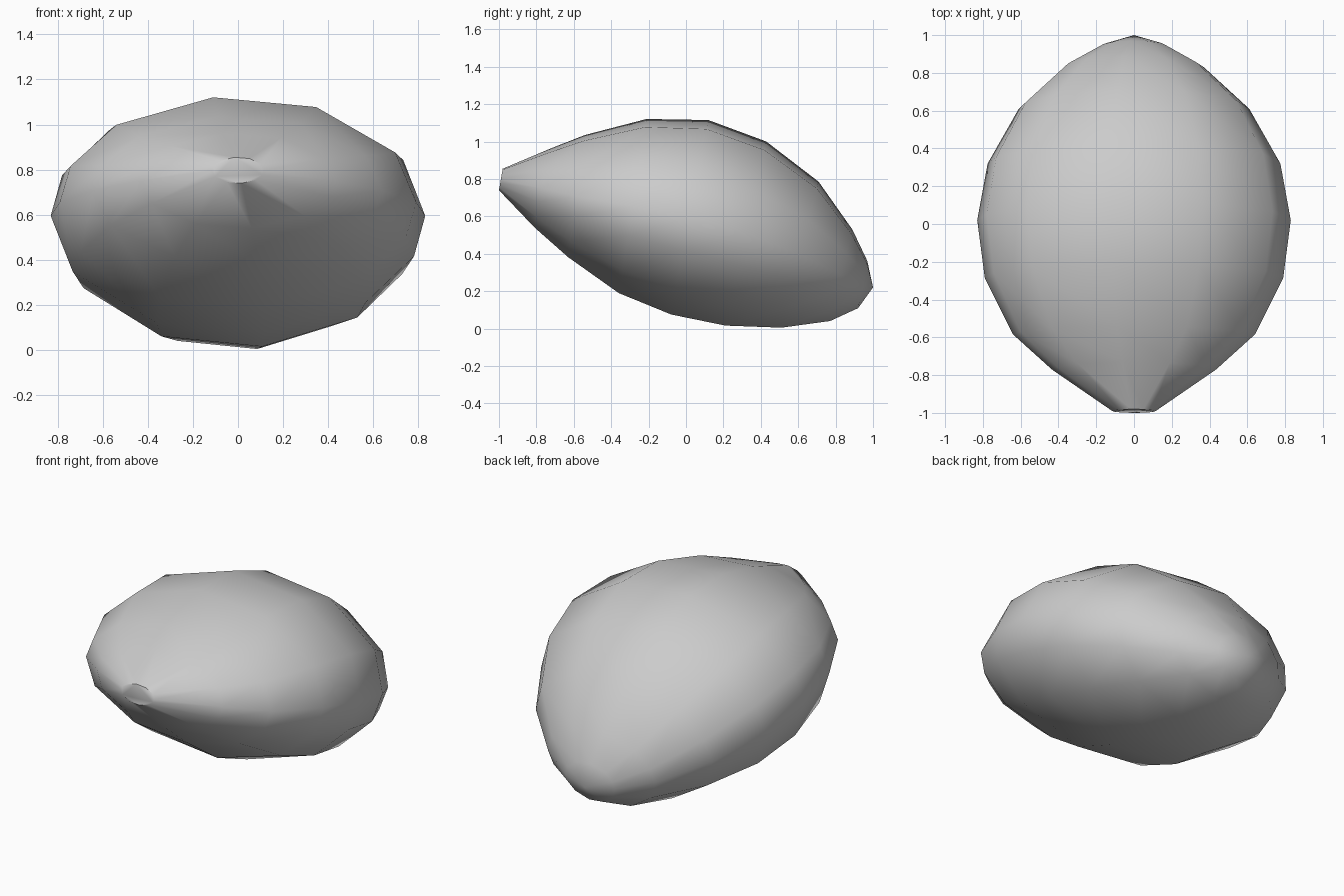
import bpy, bmesh
from math import radians, cos, sin

if "Cube" in bpy.data.objects:
    bpy.data.objects.remove(bpy.data.objects["Cube"])

# Rings along the tilted body: centre y, centre z, half width, half height, y lean of the top
RINGS = [(-.99, .797, .115, .058, .01), (-.77, .75, .435, .212, .04),
         (-.585, .708, .64, .33, .045), (-.285, .655, .79, .47, .075),
         (.02, .595, .83, .525, .10), (.32, .508, .775, .497, .11),
         (.61, .395, .61, .394, .10), (.83, .285, .37, .247, .06),
         (.945, .235, .17, .127, .025)]
HALF = [0, 28, 64, 98, 133, 160]
ANGLES = [radians(a + h) for h in (0, 180) for a in HALF]

bm = bmesh.new()
rings = []
for y, z, w, h, lean in RINGS:
    rings.append([bm.verts.new((w * cos(a), y + lean * sin(a), z + h * sin(a)))
                  for a in ANGLES])

# Skin between rings
n = len(ANGLES)
for r0, r1 in zip(rings, rings[1:]):
    for i in range(n):
        j = (i + 1) % n
        bm.faces.new((r0[i], r0[j], r1[j], r1[i]))

# Flat cut at the narrow end, point at the blunt end
bm.faces.new(rings[0])
tip = bm.verts.new((0, 1.0, .22))
for i in range(n):
    bm.faces.new((rings[-1][i], rings[-1][(i + 1) % n], tip))
bmesh.ops.recalc_face_normals(bm, faces=bm.faces)

mesh = bpy.data.meshes.new("seed_body")
bm.to_mesh(mesh)
bm.free()
body = bpy.data.objects.new("seed_body", mesh)
bpy.context.collection.objects.link(body)

# Smooth skin with a crisp cut end
bpy.context.view_layer.objects.active = body
body.select_set(True)
bpy.ops.object.shade_smooth_by_angle(angle=radians(50))
